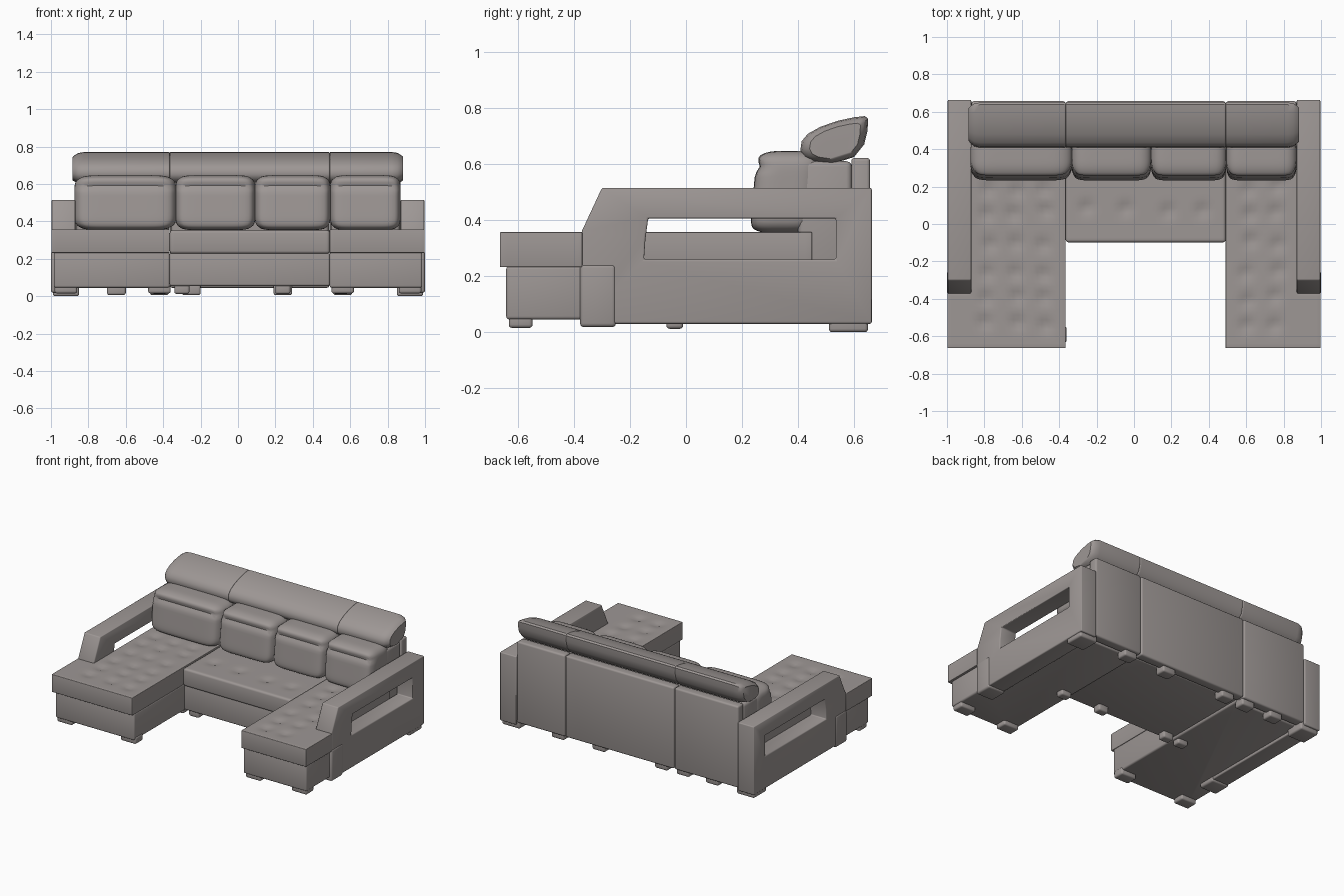
import bpy, bmesh, math, random
from mathutils import Vector

random.seed(4)
if "Cube" in bpy.data.objects:
    bpy.data.objects.remove(bpy.data.objects["Cube"], do_unlink=True)

fabric = bpy.data.materials.new("warm grey fabric")
fabric.use_nodes = True
fabric.diffuse_color = (0.34, 0.31, 0.30, 1)
fabric.node_tree.nodes["Principled BSDF"].inputs["Base Color"].default_value = (0.34, 0.31, 0.30, 1)


def finish(name, bm, bevel=0.0, angle=40):
    bmesh.ops.recalc_face_normals(bm, faces=bm.faces)
    mesh = bpy.data.meshes.new(name)
    bm.to_mesh(mesh)
    bm.free()
    mesh.materials.append(fabric)
    ob = bpy.data.objects.new(name, mesh)
    bpy.context.collection.objects.link(ob)
    bpy.ops.object.select_all(action="DESELECT")
    ob.select_set(True)
    bpy.context.view_layer.objects.active = ob
    if bevel:
        mod = ob.modifiers.new("soft edges", "BEVEL")
        mod.width, mod.segments = bevel, 3
        mod.limit_method, mod.angle_limit = "ANGLE", math.radians(angle)
        bpy.ops.object.modifier_apply(modifier=mod.name)
    bpy.ops.object.shade_smooth_by_angle(angle=math.radians(40))
    return ob


def extrude(bm, vec):
    new = bmesh.ops.extrude_face_region(bm, geom=bm.faces[:])["geom"]
    bmesh.ops.translate(bm, vec=vec, verts=[g for g in new if isinstance(g, bmesh.types.BMVert)])


def plan_prism(outline, z0, z1):
    """Extrude an XY outline upwards."""
    bm = bmesh.new()
    bm.faces.new([bm.verts.new((x, y, z0)) for x, y in outline])
    extrude(bm, (0, 0, z1 - z0))
    return bm


def side_prism(outline, x0, x1):
    """Extrude a YZ outline sideways."""
    bm = bmesh.new()
    bm.faces.new([bm.verts.new((x0, y, z)) for y, z in outline])
    extrude(bm, (x1 - x0, 0, 0))
    return bm


def box(name, x0, x1, y0, y1, z0, z1, bevel=0.01):
    bm = plan_prism([(x0, y0), (x1, y0), (x1, y1), (x0, y1)], z0, z1)
    return finish(name, bm, bevel)


def seat(name, outline, z0, z1, tufts):
    """Seat pad cut into a grid, with soft dimples pressed into the top."""
    bm = plan_prism(outline, z0, z1)
    for axis in (0, 1):
        lo = min(p[axis] for p in outline)
        hi = max(p[axis] for p in outline)
        count = int((hi - lo) / 0.025)
        for i in range(1, count):
            co, no = Vector(), Vector()
            co[axis] = lo + (hi - lo) * i / count
            no[axis] = 1
            bmesh.ops.bisect_plane(bm, geom=bm.verts[:] + bm.edges[:] + bm.faces[:],
                                   plane_co=co, plane_no=no)
    for v in bm.verts:
        if v.co.z > z1 - 0.001 and not any(e.calc_face_angle(0) > 1 for e in v.link_edges):
            for tx, ty in tufts:
                d2 = (v.co.x - tx) ** 2 + (v.co.y - ty) ** 2
                v.co.z -= 0.014 * math.exp(-d2 / 0.0011)
    return finish(name, bm, 0.014, 55)


def tuft_grid(xs, ys):
    return [(x + random.uniform(-.015, .015), y + random.uniform(-.015, .015)) for x in xs for y in ys]


def cushion(name, x0, x1):
    """Plump back cushion: rounded box with a pressed crease below the top roll."""
    bm = bmesh.new()
    bmesh.ops.create_cube(bm, size=2)
    bmesh.ops.subdivide_edges(bm, edges=bm.edges[:], cuts=15, use_grid_fill=True)
    for v in bm.verts:
        x, y, z = v.co
        r = (abs(x) ** 7 + abs(y) ** 4 + abs(z) ** 7) ** (1 / 6)
        x, y, z = x / r, y / r, z / r
        x, z = max(-1, min(1, x)), max(-1, min(1, z))
        crease = 0.014 * math.exp(-((z - 0.62) / 0.12) ** 2) if y < 0 else 0
        v.co = ((x0 + x1) / 2 + x * (x1 - x0) / 2,
                0.355 + y * 0.115 + z * 0.014 + crease,
                0.5 + z * 0.147)
    return finish(name, bm)


# Chaise and middle sections: plinth plus tufted seat pad
LEFT, RIGHT = 0.49, -0.365
for side, s, inner in (("left", 1, LEFT), ("right", -1, -RIGHT)):
    def l_shape(front, edge, end):
        return [(s * x, y) for x, y in ((inner, front), (edge, front), (edge, -0.37),
                                        (0.875, -0.37), (0.875, end), (inner, end))]
    finish(side + "_chaise_base", plan_prism(l_shape(-0.642, 0.985, 0.58), 0.045, 0.236), 0.012)
    xs = [s * (inner + 0.12 + 0.15 * i) for i in range(2 if s > 0 else 3)]
    seat(side + "_chaise_seat", l_shape(-0.664, 0.998, 0.45), 0.232, 0.357,
         tuft_grid(xs, [-0.53, -0.4, -0.26, -0.1, 0.06, 0.19]))

box("middle_base", RIGHT, LEFT, -0.085, 0.58, 0.055, 0.236)
seat("middle_seat", [(RIGHT, -0.098), (LEFT, -0.098), (LEFT, 0.45), (RIGHT, 0.45)],
     0.228, 0.352, tuft_grid([-0.25, -0.04, 0.17, 0.38], [0.08]))

# Armrests: sloped front frame around an open slot, with a padded foot block
outer = [(-0.372, 0.03), (-0.372, 0.36), (-0.30, 0.515), (0.663, 0.515), (0.663, 0.03)]
slot = [(-0.15, 0.26), (-0.145, 0.33), (-0.135, 0.406), (0.535, 0.406), (0.535, 0.26)]
for side, s in (("left", 1), ("right", -1)):
    bm = bmesh.new()
    rings = [[bm.verts.new((s * 0.87, y, z)) for y, z in ring] for ring in (outer, slot)]
    for i in range(5):
        j = (i + 1) % 5
        bm.faces.new((rings[0][i], rings[0][j], rings[1][j], rings[1][i]))
    extrude(bm, (s * 0.126, 0, 0))
    finish(side + "_armrest", bm, 0.007, 30)
    a, b = sorted((s * 0.865, s * 1.0))
    box(side + "_arm_front_pad", a, b, -0.378, -0.25, 0.018, 0.243, 0.014)

# Back: outer panels, inner frame, cushions and headrest roll
spans = [(-0.87, RIGHT), (RIGHT, LEFT), (LEFT, 0.87)]
names = ["right", "middle", "left"]
for name, (x0, x1) in zip(names, spans):
    box(name + "_back_panel", x0 + 0.002, x1 - 0.002, 0.59, 0.657, 0.045, 0.622, 0.012)
    box(name + "_back_frame", x0 + 0.006, x1 - 0.006, 0.40, 0.592, 0.20, 0.61, 0.02)

for i, (x0, x1) in enumerate([(-0.875, -0.33), (-0.335, 0.093), (0.09, 0.495), (0.492, 0.87)]):
    cushion("back_cushion_%d" % (i + 1), x0, x1)

roll = [(0.408, 0.65), (0.413, 0.682), (0.435, 0.708), (0.48, 0.733), (0.54, 0.754),
        (0.60, 0.767), (0.638, 0.771), (0.65, 0.762), (0.648, 0.72), (0.636, 0.67),
        (0.60, 0.625), (0.52, 0.60), (0.45, 0.61), (0.42, 0.625)]
for name, (x0, x1) in zip(names, spans):
    x0 -= 0.014 if name == "right" else 0
    x1 += 0.012 if name == "left" else 0
    bm = side_prism(roll, x0, x1)
    # Round the free ends of the roll
    for step in (0.012, 0.03, 0.06):
        for x in (x0 + step, x1 - step):
            bmesh.ops.bisect_plane(bm, geom=bm.verts[:] + bm.edges[:] + bm.faces[:],
                                   plane_co=(x, 0, 0), plane_no=(1, 0, 0))
    for v in bm.verts:
        gap = 0.885 - abs(v.co.x)
        if gap < 0.06:
            k = 1 - 0.28 * (1 - max(gap, 0) / 0.06) ** 2.2
            v.co.y = 0.54 + (v.co.y - 0.54) * k
            v.co.z = 0.67 + (v.co.z - 0.67) * k
    finish(name + "_headrest", bm, 0.006, 60)

# Feet
def foot(name, x, y, w, d, z0=0.012):
    box(name, x - w / 2, x + w / 2, y - d / 2, y + d / 2, z0, 0.065, 0.012)

for i, (x, y) in enumerate([(-0.92, -0.59), (-0.42, -0.59), (0.56, -0.59), (0.92, -0.59)]):
    foot("chaise_foot_%d" % (i + 1), x, y, 0.12, 0.085, 0.015)
for i, (x, y) in enumerate([(-0.30, -0.04), (0.24, -0.04), (0.55, -0.04), (-0.42, -0.04)]):
    foot("middle_foot_%d" % (i + 1), x, y, 0.08, 0.06)
for i, x in enumerate([-0.65, -0.42, -0.25, 0.24, 0.56]):
    foot("back_foot_%d" % (i + 1), x, 0.60, 0.10, 0.08, 0.006)
for i, x in enumerate([-0.92, 0.92]):
    foot("corner_foot_%d" % (i + 1), x, 0.58, 0.14, 0.14, 0.0)
